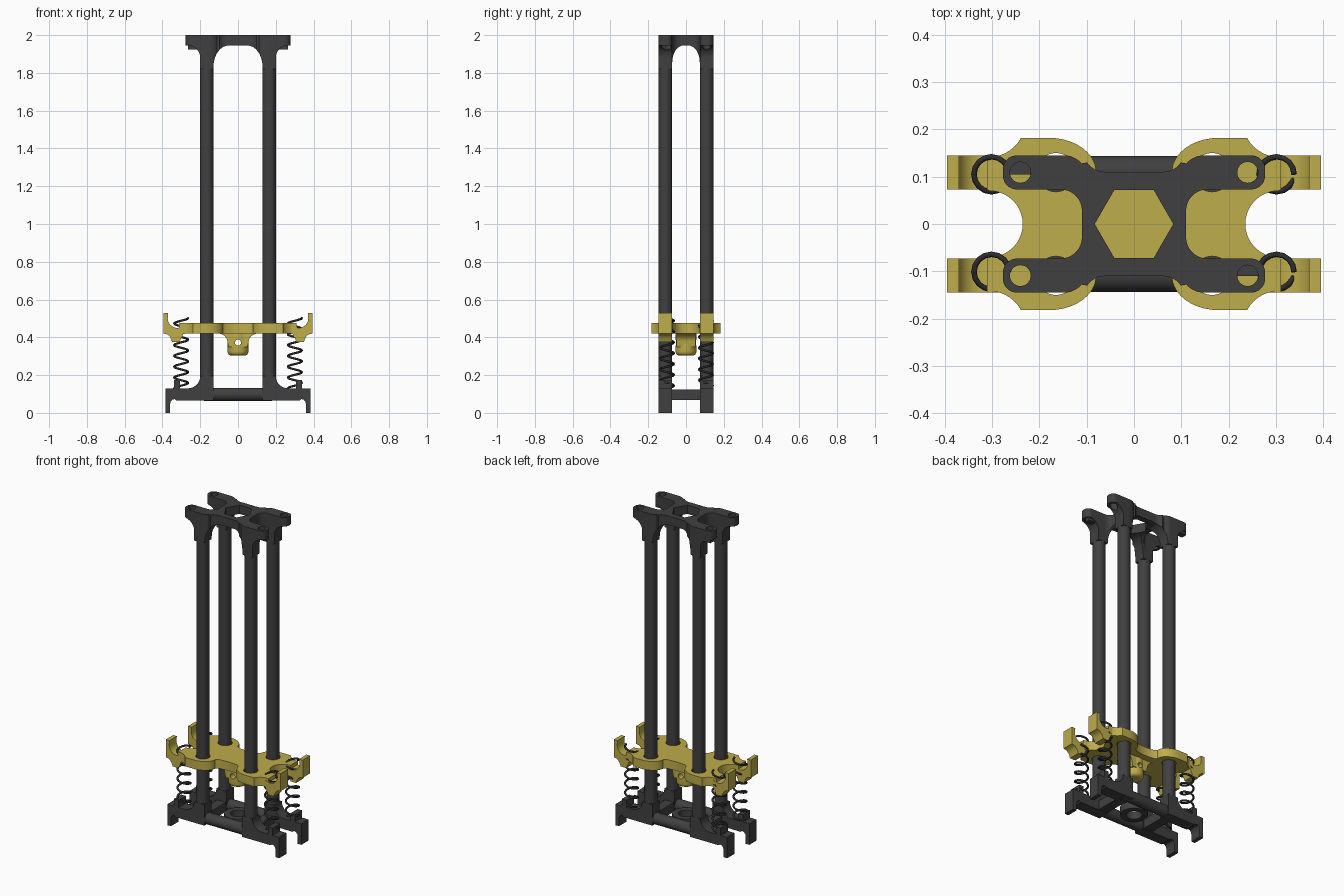
import bpy, bmesh, math
from mathutils import Matrix

old = bpy.data.objects.get("Cube")
if old:
    bpy.data.objects.remove(old, do_unlink=True)


def material(name, rgb):
    m = bpy.data.materials.new(name)
    m.use_nodes = True
    m.diffuse_color = (*rgb, 1)
    m.node_tree.nodes["Principled BSDF"].inputs["Base Color"].default_value = (*rgb, 1)
    return m


DARK = material("dark grey", (0.051, 0.051, 0.051))
YELLOW = material("mustard yellow", (0.515, 0.418, 0.072))
STEEL = material("spring black", (0.025, 0.025, 0.025))
CORNERS = [(sx, sy) for sx in (1, -1) for sy in (1, -1)]


def arc(cx, cy, rx, ry, a0, a1, n=10):
    angles = [math.radians(a0 + (a1 - a0) * i / n) for i in range(n + 1)]
    return [(cx + rx * math.cos(a), cy + ry * math.sin(a)) for a in angles]


def mirror_x(half):
    """Close an outline by mirroring it across the vertical axis."""
    return half + [(-x, y) for x, y in reversed(half) if abs(x) > 1e-6]


def four_way(quarter):
    """Outline from a quarter running from the x axis to the y axis."""
    top = mirror_x(quarter)
    return top + [(x, -y) for x, y in reversed(top) if abs(y) > 1e-6]


def finish(name, bm, mat):
    bmesh.ops.recalc_face_normals(bm, faces=bm.faces)
    mesh = bpy.data.meshes.new(name)
    bm.to_mesh(mesh)
    bm.free()
    ob = bpy.data.objects.new(name, mesh)
    bpy.context.collection.objects.link(ob)
    mesh.materials.append(mat)
    return ob


def prism(name, pts, lo, hi, mat, axis="z", sx=1):
    """Extrude an outline along z (x,y points), y (x,z points) or x (y,z points)."""
    place = {"z": lambda a, b, c: (a, b, c),
             "y": lambda a, b, c: (a, c, b),
             "x": lambda a, b, c: (c, a, b)}[axis]
    bm = bmesh.new()
    ends = [[bm.verts.new(place(a * sx, b, c)) for a, b in pts] for c in (lo, hi)]
    for ring in ends:
        bm.faces.new(ring)
    for i in range(len(pts)):
        j = (i + 1) % len(pts)
        bm.faces.new((ends[0][i], ends[0][j], ends[1][j], ends[1][i]))
    return finish(name, bm, mat)


def rod(name, loc, r, length, mat, axis="z", n=32):
    rot = {"z": Matrix(), "x": Matrix.Rotation(math.pi / 2, 4, "Y"),
           "y": Matrix.Rotation(math.pi / 2, 4, "X")}[axis]
    bm = bmesh.new()
    bmesh.ops.create_cone(bm, cap_ends=True, segments=n, radius1=r, radius2=r,
                          depth=length, matrix=Matrix.Translation(loc) @ rot)
    return finish(name, bm, mat)


def box(name, x0, x1, y0, y1, z0, z1, mat):
    return prism(name, [(x0, y0), (x1, y0), (x1, y1), (x0, y1)], z0, z1, mat)


def apply(ob, mod):
    bpy.context.view_layer.objects.active = ob
    bpy.ops.object.modifier_apply(modifier=mod.name)


def combine(ob, tool, operation="DIFFERENCE", keep=False):
    mod = ob.modifiers.new("cut", "BOOLEAN")
    mod.operation, mod.solver, mod.object = operation, "EXACT", tool
    apply(ob, mod)
    if not keep:
        bpy.data.objects.remove(tool, do_unlink=True)


# Top bracket: X-shaped plate shaped by arches seen from the front and the side
outline = four_way([(0.11, 0)] + arc(0.155, 0.028, 0.045, 0.045, 180, 90)
                   + arc(0.247, 0.103, 0.03, 0.03, -90, 0)
                   + arc(0.247, 0.115, 0.03, 0.03, 0, 90)
                   + arc(0.148, 0.105, 0.045, 0.04, 90, 145, 6)
                   + arc(0.06, 0.15, 0.045, 0.04, -30, -90, 6) + [(0, 0.11)])
bracket = prism("top_bracket", outline, 1.80, 2.0, DARK)
front_arch = mirror_x([(0.3, 2.1), (0.3, 1.945)]
                      + arc(0.265, 1.88, 0.065, 0.065, 90, 180)
                      + [(0.2, 1.82), (0.13, 1.82)]
                      + arc(0.05, 1.83, 0.08, 0.115, 0, 90))
side_arch = mirror_x([(0.2, 2.1), (0.2, 1.82), (0.073, 1.82)]
                     + arc(0.013, 1.855, 0.06, 0.09, 0, 90))
combine(bracket, prism("front_arch", front_arch, -0.3, 0.3, DARK, "y"), "INTERSECT")
combine(bracket, prism("side_arch", side_arch, -0.4, 0.4, DARK, "x"), "INTERSECT")
combine(bracket, prism("hex_cutter", arc(0, 0, 0.083, 0.083, 0, 300, 5), 1.7, 2.1, DARK))
for sx, sy in CORNERS:
    combine(bracket, rod("hole_cutter", (sx * 0.24, sy * 0.109, 1.95), 0.022, 0.4, DARK))
box("right_catch", -0.265, -0.215, 0.105, 0.14, 1.925, 1.946, DARK)
box("left_catch", 0.215, 0.265, -0.11, -0.08, 1.925, 1.946, DARK)

# Columns
for sx, sy in CORNERS:
    rod("column", (sx * 0.165, sy * 0.109, 0.98), 0.036, 1.76, DARK)

# Base: round rails, footed ends with spring stops, cross members and a centre ring
foot = ([(0.13, 0.065), (0.325, 0.065), (0.335, 0.073), (0.348, 0.07), (0.357, 0.058),
         (0.36, 0.045), (0.36, 0), (0.385, 0), (0.385, 0.13), (0.34, 0.13),
         (0.34, 0.175), (0.308, 0.175), (0.308, 0.13)]
        + arc(0.265, 0.195, 0.065, 0.065, 270, 180) + [(0.13, 0.195)])
for sy in (1, -1):
    rod("base_rail", (0, sy * 0.109, 0.098), 0.035, 0.36, DARK, "x")
    for sx in (1, -1):
        prism("base_foot", foot, sy * 0.073, sy * 0.145, DARK, "y", sx)
for sx in (1, -1):
    box("cross_member", sx * 0.165 - 0.03, sx * 0.165 + 0.03, -0.08, 0.08, 0.067, 0.125, DARK)
ring = rod("base_ring", (0, 0, 0.096), 0.078, 0.05, DARK)
combine(ring, rod("ring_cutter", (0, 0, 0.1), 0.045, 0.2, DARK))

# Sliding carriage plate with clearance holes for the columns
quarter = (arc(0.305, 0, 0.07, 0.07, 180, 90) + [(0.31, 0.073), (0.31, 0.145)]
           + arc(0.305, 0.217, 0.075, 0.075, 258, 208)
           + [(0.235, 0.182)] + arc(0.18, 0.11, 0.1, 0.072, 90, 180)
           + [(0.06, 0.095), (0, 0.09)])
plate = prism("carriage_plate", four_way(quarter), 0.42, 0.475, YELLOW)
for sx, sy in CORNERS:
    combine(plate, rod("column_cutter", (sx * 0.165, sy * 0.109, 0.45), 0.041, 0.3, YELLOW))

# Hooked arms at the carriage ends
hook = ([(0.27, 0.42), (0.29, 0.418), (0.31, 0.375), (0.348, 0.375), (0.358, 0.4),
         (0.372, 0.415), (0.395, 0.42), (0.395, 0.53), (0.37, 0.53)]
        + arc(0.322, 0.50, 0.05, 0.05, 0, -135) + [(0.275, 0.475)])
for sx, sy in CORNERS:
    prism("carriage_hook", hook, sy * 0.073, sy * 0.145, YELLOW, "y", sx)

# Carriage hub: rounded boss, flared web and a cross hole
hub = rod("carriage_hub", (0, 0, 0.375), 0.055, 0.144, YELLOW)
bevel = hub.modifiers.new("round", "BEVEL")
bevel.width, bevel.segments, bevel.angle_limit = 0.022, 5, math.radians(50)
apply(hub, bevel)
web = prism("hub_web", mirror_x([(0.11, 0.44), (0.11, 0.42)]
                                + arc(0.105, 0.37, 0.05, 0.05, 90, 180) + [(0.05, 0.35)]),
            -0.05, 0.05, YELLOW, "y")
pin = rod("pin_cutter", (0, 0, 0.372), 0.016, 0.4, YELLOW, "y")
combine(hub, pin, keep=True)
combine(web, pin)

# Coil springs
TURNS, STEPS = 6.5, 16
for sx, sy in CORNERS:
    curve = bpy.data.curves.new("spring", "CURVE")
    curve.dimensions = "3D"
    curve.bevel_depth, curve.bevel_resolution, curve.use_fill_caps = 0.006, 2, True
    count = int(TURNS * STEPS) + 1
    line = curve.splines.new("POLY")
    line.points.add(count - 1)
    for i, p in enumerate(line.points):
        t = i / (count - 1)
        a = 2 * math.pi * TURNS * (1 - t)
        p.co = (sx * 0.301 + 0.037 * math.cos(a), sy * 0.105 + 0.037 * math.sin(a)
                + (0.004 if sy < 0 else 0), 0.13 + 0.372 * t, 1)
    curve.materials.append(STEEL)
    bpy.context.collection.objects.link(bpy.data.objects.new("spring", curve))

# Smooth the round faces, keep the edges sharp
for ob in bpy.context.collection.objects:
    ob.select_set(ob.type == "MESH")
    if ob.type == "MESH":
        bpy.context.view_layer.objects.active = ob
bpy.ops.object.shade_smooth_by_angle(angle=math.radians(35))
